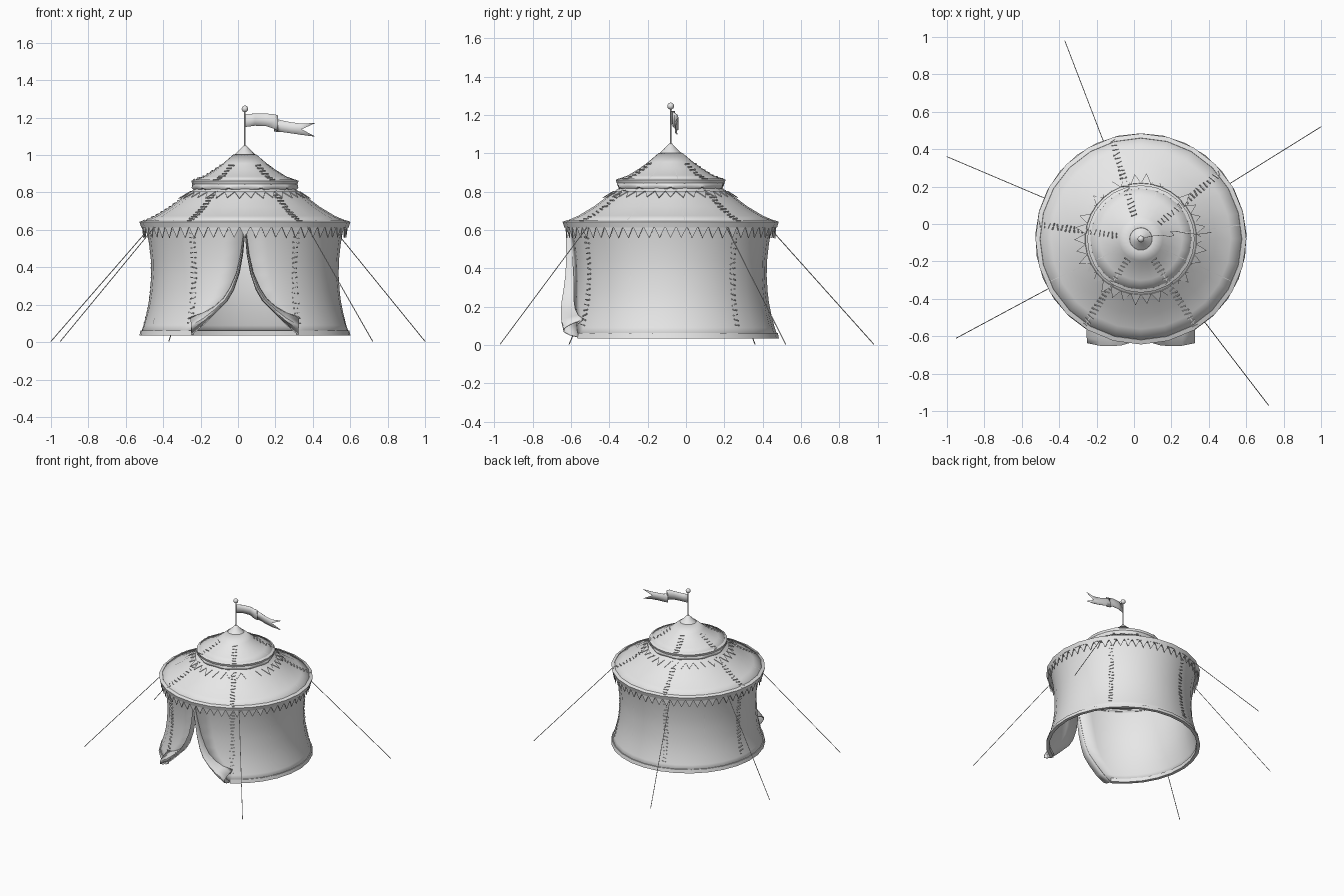
import bpy, bmesh, math, random
from mathutils import Vector, Matrix

if "Cube" in bpy.data.objects:
    bpy.data.objects.remove(bpy.data.objects["Cube"])

random.seed(4)
CX, CY, SIDES = 0.037, -0.08, 24
canvas = bpy.data.materials.new("grey_canvas")
canvas.diffuse_color = (0.8, 0.8, 0.8, 1)
canvas.use_nodes = True
canvas.node_tree.nodes["Principled BSDF"].inputs["Base Color"].default_value = canvas.diffuse_color

WALL = [(.557, .04), (.54, .09), (.522, .16), (.51, .22), (.503, .28),
        (.498, .36), (.5, .44), (.51, .53), (.522, .6), (.528, .63)]
ROOF = [(.555, .64), (.48, .672), (.40, .72), (.34, .765), (.29, .80), (.245, .835), (.23, .87)]
TOP = [(.283, .86), (.22, .883), (.16, .92), (.115, .953), (.06, 1.0)]
DOOR = [(.285, .04), (.215, .1), (.155, .16), (.095, .22), (.06, .28),
        (.03, .37), (.012, .47), (.003, .57), (0, .6), (0, .63)]
STITCHED = [40, 106, 172, 237, 302]
PLAIN = [8, 72, 139, 205, 335]


def polar(deg, r, z):
    a = math.radians(deg)
    return Vector((CX + r * math.cos(a), CY + r * math.sin(a), z))


def at_height(table, z):
    """Value of a (value, z) table at height z."""
    for (r0, z0), (r1, z1) in zip(table, table[1:]):
        if z <= z1:
            return r0 + (r1 - r0) * max(0, (z - z0)) / (z1 - z0)
    return table[-1][0]


def finish(name, bm, smooth=True, thick=0, angle=35):
    bmesh.ops.recalc_face_normals(bm, faces=bm.faces)
    me = bpy.data.meshes.new(name)
    bm.to_mesh(me)
    bm.free()
    ob = bpy.data.objects.new(name, me)
    bpy.context.collection.objects.link(ob)
    me.materials.append(canvas)
    if thick:
        mod = ob.modifiers.new("thickness", 'SOLIDIFY')
        mod.thickness, mod.offset = thick, 0
    if smooth:
        bpy.ops.object.select_all(action='DESELECT')
        ob.select_set(True)
        bpy.context.view_layer.objects.active = ob
        bpy.ops.object.shade_smooth_by_angle(angle=math.radians(angle))
    return ob


def grid(bm, rows, wrap=False):
    """Skin a list of equally long rows of points."""
    vs = [[bm.verts.new(p) for p in row] for row in rows]
    for a, b in zip(vs, vs[1:]):
        n = len(a)
        for i in range(n if wrap else n - 1):
            j = (i + 1) % n
            bm.faces.new((a[i], a[j], b[j], b[i]))
    return vs


def lathe(name, profile, n=SIDES, thick=0, gap=0, ring=False):
    """Turn a profile about the tent axis, leaving an optional gap at the front."""
    bm = bmesh.new()
    count = n + 1 if gap else n
    angs = [-90 + gap + (360 - 2 * gap) * i / n for i in range(count)]
    prof = profile + [profile[0]] if ring else profile
    vs = grid(bm, [[polar(a, r, z) for a in angs] for r, z in prof], wrap=not gap)
    if ring and gap:
        for k in (0, -1):
            bm.faces.new([row[k] for row in vs[:-1]])
    bmesh.ops.remove_doubles(bm, verts=bm.verts, dist=1e-5)
    return finish(name, bm, thick=thick)


def rod(name, a, b, r, n=6):
    bm = bmesh.new()
    a, b = Vector(a), Vector(b)
    m = (Matrix.Translation((a + b) / 2) @ (b - a).to_track_quat('Z', 'Y').to_matrix().to_4x4())
    bmesh.ops.create_cone(bm, cap_ends=True, segments=n, radius1=r, radius2=r,
                          depth=(b - a).length, matrix=m)
    return finish(name, bm)


# Walls with a curved door opening at the front
bm = bmesh.new()
rows = []
for r, z in WALL:
    h = math.degrees(math.asin(at_height(DOOR, z) / r))
    half = [180 * i / 14 + h * (1 - i / 14) ** 3 for i in range(15)]
    angs = [-90 + a for a in half] + [270 - a for a in half[-2::-1]]
    rows.append([polar(a, r, z) for a in angs])
grid(bm, rows)
finish("tent_wall", bm, thick=.006)

# Roofs, cap and rims
lathe("lower_roof", ROOF, thick=.006)
lathe("upper_roof", TOP, thick=.006)
lathe("roof_cap", [(.07, .977), (.073, .985), (.045, 1.01), (.015, 1.04), (.006, 1.05)], 16, thick=.004)
lathe("eave_rim", [(.52, .615), (.555, .613), (.564, .643), (.54, .652)], ring=True)
lathe("upper_rim", [(.268, .842), (.28, .84), (.287, .862), (.27, .87)], ring=True)
lathe("base_rim", [(.54, .035), (.565, .035), (.559, .062), (.537, .062)], gap=30.5, ring=True)

# Rolled door flaps, mirrored about the doorway
OUTER = [(.29, .135), (.225, .155), (.165, .19), (.115, .235), (.08, .29),
         (.045, .37), (.022, .47), (.008, .57), (0, .6)]
for side, label in ((-1, "left"), (1, "right")):
    bm = bmesh.new()
    rows = []
    for i, ((w, z), (ow, oz)) in enumerate(zip(DOOR, OUTER)):
        r, ro = at_height(WALL, z), at_height(WALL, oz)
        inner = Vector((CX + side * w, CY - math.sqrt(r * r - w * w), z))
        outer = Vector((CX + side * ow, CY - math.sqrt(ro * ro - ow * ow) - .012, oz))
        bulge = .085 * (1 - i / 8) ** 0.8 + .006
        row = [inner.lerp(outer, u) + Vector((0, -bulge * math.sin(math.pi * u ** .8), 0))
               for u in (0, .12, .3, .5, .7, .88, 1)]
        row.append(inner.lerp(outer, .75) + Vector((0, -bulge * .25, 0)))
        rows.append(row)
    grid(bm, rows)
    finish(label + "_door_flap", bm, thick=.005, angle=50)


# Pointed trims
def teeth(name, n, top, tip, jitter=0):
    bm = bmesh.new()
    for i in range(n):
        a, d = 360 * i / n, 180 / n
        k = random.uniform(-jitter, jitter)
        pts = [polar(a - d, *top), polar(a + d, *top), polar(a + k * 60, tip[0] + k, tip[1] - k * .3)]
        bm.faces.new([bm.verts.new(p) for p in pts])
    finish(name, bm, smooth=False, thick=.004)


teeth("eave_teeth", 60, (.549, .617), (.542, .558), .004)
teeth("upper_teeth", 34, (.298, .803), (.345, .771), .012)

# Scalloped valance under the upper roof
bm = bmesh.new()
rows = [[], [], []]
for i in range(80):
    s = abs(math.sin(math.pi * i / 8))
    a = 360 * i / 80
    rows[0].append(polar(a, .279, .845))
    rows[1].append(polar(a, .283 - .012 * s, .825))
    rows[2].append(polar(a, .279 - .022 * s, .822 - .022 * s))
grid(bm, rows, wrap=True)
finish("scalloped_valance", bm, thick=.005)


# Seams: a thin strip along the cloth, with cross stitches on some
def seam(bm, deg, prof, stitched, lift=.003):
    pts = [polar(deg, r + lift, z + lift) for r, z in prof]
    a = math.radians(deg)
    side = Vector((-math.sin(a), math.cos(a), 0))
    width = .003 if stitched else .0015
    grid(bm, [[p - side * width, p + side * width] for p in pts])
    if not stitched:
        return
    carry = .012
    for p, q in zip(pts, pts[1:]):
        d = q - p
        while carry < d.length:
            c = p + d.normalized() * carry
            t = (side + d.normalized() * random.uniform(-.35, .35)).normalized()
            u = d.normalized()
            m = Matrix((t, u, t.cross(u))).transposed().to_4x4()
            m = Matrix.Translation(c) @ m @ Matrix.Diagonal((random.uniform(.026, .04), .006, .009, 1))
            bmesh.ops.create_cube(bm, size=1, matrix=m)
            carry += .027
        carry -= d.length


for name, prof in (("wall_seams", WALL[1:-1]), ("lower_roof_seams", ROOF[:5]), ("upper_roof_seams", TOP[:4])):
    bm = bmesh.new()
    for deg in STITCHED:
        seam(bm, deg, prof, True)
    for deg in PLAIN:
        seam(bm, deg, prof, False)
    finish(name, bm, smooth=False)

# Pole, finial and swallow-tailed pennant
rod("flag_pole", (CX, CY, 1.03), (CX, CY, 1.24), .004, 8)
bm = bmesh.new()
bmesh.ops.create_uvsphere(bm, u_segments=14, v_segments=8, radius=.018,
                          matrix=Matrix.Translation((CX, CY, 1.247)))
finish("pole_finial", bm)
bm = bmesh.new()
columns = [(.037, -.08, 1.15, 1.218), (.09, -.065, 1.157, 1.222), (.15, -.06, 1.155, 1.222),
           (.195, -.068, 1.14, 1.218), (.213, -.06, 1.13, 1.212), (.205, -.048, 1.126, 1.204),
           (.193, -.042, 1.125, 1.197), (.23, -.04, 1.124, 1.186), (.28, -.05, 1.117, 1.176),
           (.34, -.055, 1.108, 1.168)]
vs = grid(bm, [[Vector((x, y, lo)), Vector((x, y, (lo + hi) / 2)), Vector((x, y, hi))]
               for x, y, lo, hi in columns])
for k, tip in ((0, (.415, -.045, 1.098)), (2, (.415, -.045, 1.172))):
    bm.faces.new((vs[-1][k], vs[-1][1], bm.verts.new(tip)))
finish("pennant", bm, thick=.003)

# Guy ropes to the ground
for i, (x, y) in enumerate([(-.37, .98), (1, .52), (-1, .36), (-.95, -.61), (.72, -.97)]):
    deg = math.degrees(math.atan2(y - CY, x - CX))
    rod(f"guy_rope_{i + 1}", polar(deg, .54, .625), (x, y, .004), .0025)
